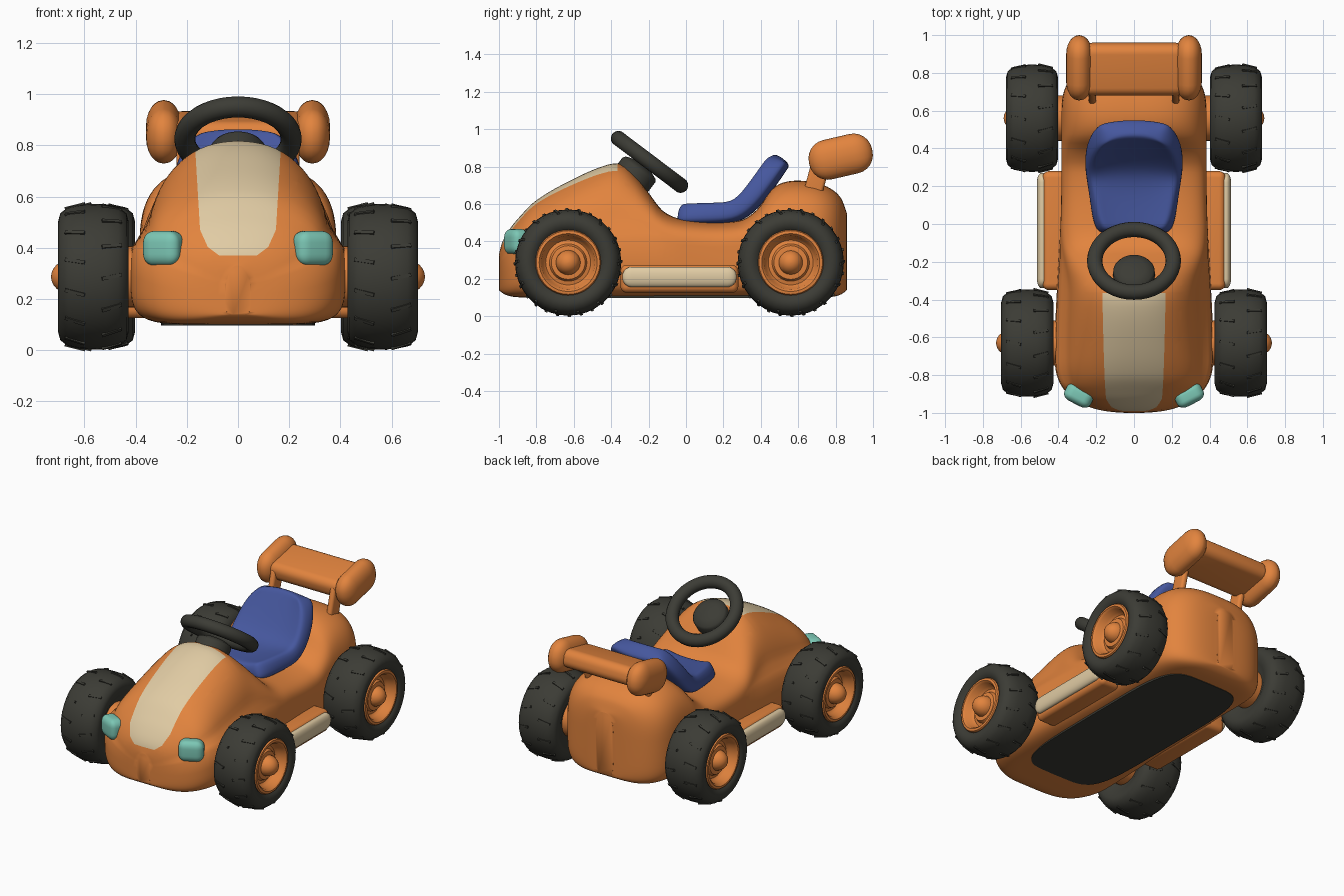
import bpy, bmesh, math
from math import sin, cos, pi, radians
from mathutils import Matrix, Vector, Euler

if "Cube" in bpy.data.objects:
    bpy.data.objects.remove(bpy.data.objects["Cube"])


def material(name, rgb):
    m = bpy.data.materials.new(name)
    m.use_nodes = True
    m.diffuse_color = (*rgb, 1)
    m.node_tree.nodes["Principled BSDF"].inputs["Base Color"].default_value = (*rgb, 1)
    return m


orange = material("orange paint", (0.76, 0.23, 0.048))
cream = material("cream paint", (0.75, 0.6, 0.37))
rubber = material("dark rubber", (0.045, 0.045, 0.036))
blue = material("blue seat", (0.06, 0.095, 0.34))
teal = material("teal glass", (0.2, 0.57, 0.46))


def finish(name, bm, *mats, angle=40):
    bmesh.ops.recalc_face_normals(bm, faces=bm.faces)
    mesh = bpy.data.meshes.new(name)
    bm.to_mesh(mesh)
    bm.free()
    for m in mats:
        mesh.materials.append(m)
    mesh.shade_smooth()
    mesh.set_sharp_from_angle(angle=radians(angle))
    ob = bpy.data.objects.new(name, mesh)
    bpy.context.collection.objects.link(ob)
    return ob


def loft(rings):
    """Skin closed rings of equal length and cap both ends."""
    bm = bmesh.new()
    loops = [[bm.verts.new(p) for p in ring] for ring in rings]
    n = len(loops[0])
    for a, b in zip(loops, loops[1:]):
        for i in range(n):
            j = (i + 1) % n
            bm.faces.new((a[i], a[j], b[j], b[i]))
    bm.faces.new(loops[0])
    bm.faces.new(loops[-1])
    return bm


def lathe(profile, centre, side=1, n=36):
    """Turn (offset, radius) points about the x axis."""
    cx, cy, cz = centre
    return loft([[(cx + side * x, cy + r * cos(2 * pi * i / n), cz + r * sin(2 * pi * i / n))
                  for i in range(n)] for x, r in profile])


def rounded_box(name, centre, size, radius, mat, rot=(0, 0, 0), squash=(1, 1, 1)):
    """Bevelled box; squash flattens it after the corners are rounded."""
    bm = bmesh.new()
    bmesh.ops.create_cube(bm, size=1)
    bmesh.ops.scale(bm, vec=size, verts=bm.verts)
    bmesh.ops.bevel(bm, geom=bm.edges[:], offset=radius, segments=6, profile=0.5, affect='EDGES')
    bmesh.ops.scale(bm, vec=squash, verts=bm.verts)
    turn = Euler([radians(a) for a in rot]).to_matrix().to_4x4()
    bmesh.ops.transform(bm, matrix=Matrix.Translation(centre) @ turn, verts=bm.verts)
    return finish(name, bm, mat, angle=50)


def smooth(t):
    t = min(1, max(0, t))
    return t * t * (3 - 2 * t)


# Body: rounded sections that follow the side silhouette
TOP = [(-1, .33), (-.985, .39), (-.95, .455), (-.9, .52), (-.8, .62), (-.6, .735), (-.42, .81),
       (-.34, .81), (-.27, .75), (-.2, .66), (-.12, .56), (0, .515), (.28, .51), (.38, .57),
       (.46, .68), (.54, .72), (.66, .72), (.76, .69), (.83, .63), (.86, .55)]


def top_height(y):
    k = max(i for i in range(len(TOP) - 1) if TOP[i][0] <= y or i == 0)

    def slope(i):
        a, b = TOP[max(i - 1, 0)], TOP[min(i + 1, len(TOP) - 1)]
        return (b[1] - a[1]) / (b[0] - a[0])
    (y0, z0), (y1, z1) = TOP[k], TOP[k + 1]
    d = y1 - y0
    t = min(1, max(0, (y - y0) / d))
    return (z0 * (1 + 2 * t) * (1 - t) ** 2 + d * slope(k) * t * (1 - t) ** 2
            + z1 * t * t * (3 - 2 * t) + d * slope(k + 1) * t * t * (t - 1))


def section(y, n=72):
    top = top_height(y)
    nose, tail = max(0, (-.7 - y) / .3), max(0, (y - .56) / .3)
    end, power = max(nose, tail), 2.5 if nose else 3
    width = .42 - .035 * smooth((y + .7) / .9)
    width *= max(1 - end ** power, .005) ** (1 / power)
    base = .1 + .04 * end ** 8
    mid = min(.38, base + .6 * (top - base))
    flare = .13 * (1 - smooth((y + .4) / .4))
    upper = 2.2 + 1.4 * smooth((y + .35) / .35) - .6 * smooth((y - .3) / .2)
    ring = []
    for i in range(n):
        a = 2 * pi * (i + .5) / n
        p = 2 / (upper if sin(a) > 0 else 6)
        u, v = abs(cos(a)) ** p, abs(sin(a)) ** p
        x = math.copysign(width * u, cos(a))
        if sin(a) > 0:
            x *= 1 - flare * smooth(v * 3)
            z = mid + (top - mid) * v
        else:
            z = mid - (mid - base) * v
        ring.append((x, y, z))
    return ring


body = loft([section(-.07 - .93 * cos(pi * i / 100)) for i in range(101)])

# Hood stripe: cut the outline into the body, then colour what lies inside it
outline = [((0, 0, .37), (0, 0, -1)), ((0, -.365, 0), (0, 1, 0))]
for s in (1, -1):
    outline += [((s * .147, 0, .45), (s, 0, -.06)), ((s * .13, 0, .43), (s, 0, -.45)),
                ((s * .1, 0, .39), (s * .6, 0, -.8))]
for co, no in outline:
    hood = [f for f in body.faces if f.calc_center_median().y < -.3
            and f.calc_center_median().z > .3 and abs(f.calc_center_median().x) < .25]
    parts = {e for f in hood for e in f.edges} | {v for f in hood for v in f.verts}
    bmesh.ops.bisect_plane(body, geom=hood + list(parts), dist=1e-5, plane_co=co, plane_no=no)
for f in body.faces:
    c = f.calc_center_median()
    if all((c - Vector(co)).dot(Vector(no)) < 0 for co, no in outline):
        f.material_index = 1
finish("body", body, orange, cream, angle=60)

# Floor plate with rounded corners
rim = []
for i in range(48):
    u, v = cos(2 * pi * i / 48), sin(2 * pi * i / 48)
    rim.append((.3 * math.copysign(abs(u) ** .4, u), .72 * math.copysign(abs(v) ** .4, v) - .015))
finish("floor_plate", loft([[(x, y, z) for x, y in rim] for z in (.097, .13)]), rubber)

# Seat: a bent, slightly dished cushion
PATH = [(-.045, .525, .17), (0, .527, .21), (.16, .53, .235), (.285, .555, .255),
        (.37, .635, .26), (.445, .74, .24), (.495, .815, .2), (.518, .845, .155)]
bm = bmesh.new()
rows = []
for y, z, w in PATH:
    lean = smooth((y - .15) / .2)
    row = []
    for u in (-1, -.8, -.4, 0, .4, .8, 1):
        lift = .035 * abs(u) ** 3
        row.append(bm.verts.new((w * u, y - lift * lean, z + lift * (1 - lean))))
    rows.append(row)
for a, b in zip(rows, rows[1:]):
    for i in range(len(a) - 1):
        bm.faces.new((a[i], a[i + 1], b[i + 1], b[i]))
seat = finish("seat", bm, blue, angle=180)
thick = seat.modifiers.new("thickness", 'SOLIDIFY')
thick.thickness, thick.offset = .11, 0
soft = seat.modifiers.new("soften", 'SUBSURF')
soft.levels = soft.render_levels = 2

# Steering wheel and its column
TILT = radians(-37)
bpy.ops.mesh.primitive_torus_add(location=(0, -.195, .825), rotation=(TILT, 0, 0), major_radius=.208,
                                 minor_radius=.041, major_segments=40, minor_segments=14)
wheel = bpy.context.object
wheel.name = "steering_wheel"
wheel.data.materials.append(rubber)
wheel.data.shade_smooth()
column = lathe([(-.09, .11), (.03, .11), (.045, .1), (.06, .06), (.065, .01)], (0, 0, 0))
bmesh.ops.transform(column, verts=column.verts, matrix=Matrix.Translation((0, -.27, .758))
                    @ Matrix.Rotation(TILT, 4, 'X') @ Matrix.Rotation(-pi / 2, 4, 'Y'))
finish("steering_column", column, rubber)

# Rear wing
rounded_box("wing_plank", (0, .82, .855), (.54, .28, .12), .05, orange, (12, 0, 0))

TYRE = [(.03, .01), (.03, .168), (.11, .168), (.128, .185), (.138, .215), (.129, .248),
        (.098, .272), (.05, .282), (0, .284), (-.05, .282), (-.098, .272), (-.129, .248),
        (-.138, .215), (-.125, .17), (-.1, .12), (-.1, .01)]
RIM = [(.02, .175), (.115, .177), (.128, .17), (.13, .155), (.118, .143), (.08, .135), (.065, .12),
       (.07, .1), (.09, .09), (.092, .07), (.092, .01)]
HUB = [(.075 + .075 * sin(a * pi / 16), .065 * cos(a * pi / 16) + .001) for a in range(9)]

for side, word in ((1, "left"), (-1, "right")):
    rounded_box(word + "_wing_end", (side * .29, .827, .853), (.21, .345, .215), .1, orange,
                (13, 0, 0), (.66, 1, 1))
    rounded_box(word + "_wing_strut", (side * .22, .7, .74), (.04, .1, .22), .018, orange,
                (-15, 0, 0))
    rounded_box(word + "_headlight", (side * .292, -.908, .398), (.155, .13, .135), .045, teal,
                (0, 0, side * 27), (1, .75, 1))
    rounded_box(word + "_side_pod", (side * .41, -.035, .2), (.15, .63, .15), .035, orange)
    rounded_box(word + "_side_trim", (side * .484, -.035, .21), (.12, .61, .108), .05, cream,
                squash=(.5, 1, 1))

    # Wheels: tyre, raised tread bars, dished rim, domed hub and axle
    for end, x, y in (("front", .565, -.63), ("rear", .54, .56)):
        name = end + "_" + word
        at = (side * x, y, .287)
        finish(name + "_tyre", lathe(TYRE, at, side), rubber)
        finish(name + "_rim", lathe(RIM, at, side), orange)
        reach = .015 if end == "front" else 0
        finish(name + "_hub", lathe([(u + reach, r) for u, r in HUB], at, side, 20), orange)
        finish(name + "_axle", lathe([(-.25, .12), (-.09, .12)], at, side), orange)
        tread = bmesh.new()
        for i in range(28):
            half = 1 if i % 2 else -1
            spot = (Matrix.Translation(at) @ Matrix.Rotation(2 * pi * i / 28, 4, 'X')
                    @ Matrix.Translation((half * .072, 0, .276))
                    @ Matrix.Rotation(half * .25, 4, 'Y') @ Matrix.Rotation(half * .2, 4, 'Z')
                    @ Matrix.Diagonal((.08, .014, .011, 1)))
            bmesh.ops.create_cube(tread, size=1, matrix=spot)
        finish(name + "_tread", tread, rubber)
